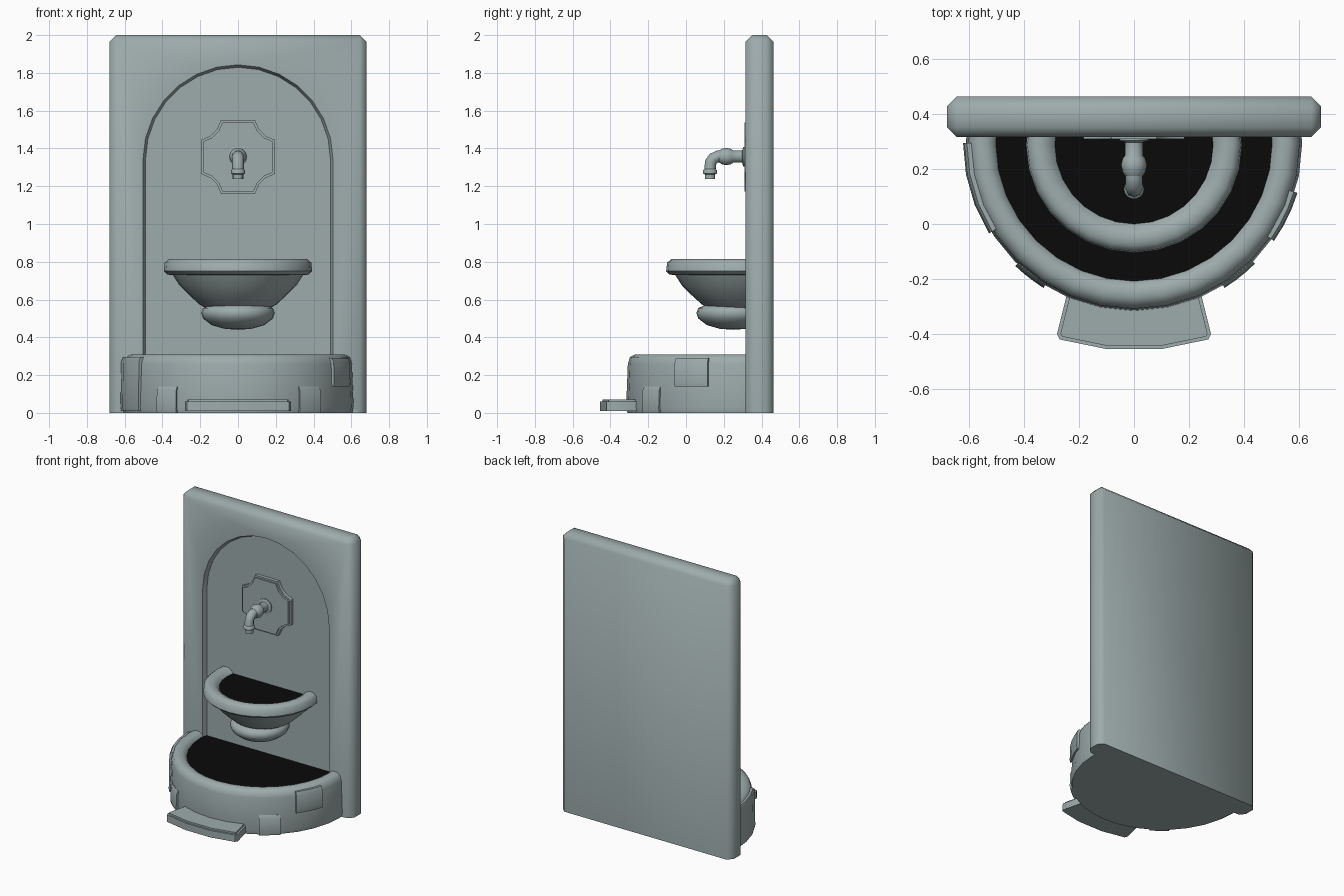
import bpy, bmesh
from math import radians, sin, cos, pi
from mathutils import Vector, Matrix

cube = bpy.data.objects.get("Cube")
if cube:
    bpy.data.objects.remove(cube, do_unlink=True)


def material(name, color):
    m = bpy.data.materials.new(name)
    m.use_nodes = True
    m.diffuse_color = color
    m.node_tree.nodes["Principled BSDF"].inputs["Base Color"].default_value = color
    return m


STONE = material("grey stone", (0.34, 0.41, 0.41, 1))
WATER = material("dark water", (0.003, 0.003, 0.003, 1))


def finish(bm, name, angle=50):
    """Turn a bmesh into a smooth-shaded stone object."""
    bmesh.ops.recalc_face_normals(bm, faces=bm.faces)
    me = bpy.data.meshes.new(name)
    bm.to_mesh(me)
    bm.free()
    ob = bpy.data.objects.new(name, me)
    bpy.context.collection.objects.link(ob)
    me.materials.append(STONE)
    me.materials.append(WATER)
    smooth(ob, angle)
    return ob


def smooth(ob, angle):
    bpy.ops.object.select_all(action="DESELECT")
    bpy.context.view_layer.objects.active = ob
    ob.select_set(True)
    bpy.ops.object.shade_smooth_by_angle(angle=radians(angle))


def revolve(profile, start, sweep, steps, closed=False):
    """Spin an (r, z) profile around z; angles in degrees."""
    bm = bmesh.new()
    a = radians(start)
    vs = [bm.verts.new((r * cos(a), r * sin(a), z)) for r, z in profile]
    if closed:
        geom = [bm.faces.new(vs)]
    else:
        geom = [bm.edges.new(p) for p in zip(vs, vs[1:])]
    bmesh.ops.spin(bm, geom=vs + geom, cent=(0, 0, 0), axis=(0, 0, 1),
                   angle=radians(sweep), steps=steps)
    if closed:
        bmesh.ops.holes_fill(bm, edges=[e for e in bm.edges if e.is_boundary])
    bmesh.ops.remove_doubles(bm, verts=bm.verts, dist=0.0005)
    return bm


def half_bowl(name, profile, y, steps, water=None):
    """Round vessel cut off inside the wall, with water as its top disc."""
    bm = revolve(profile, 0, 360, steps)
    bmesh.ops.translate(bm, vec=(0, y, 0), verts=bm.verts)
    bmesh.ops.bisect_plane(bm, geom=bm.verts[:] + bm.edges[:] + bm.faces[:],
                           plane_co=(0, 0.4, 0), plane_no=(0, 1, 0), clear_outer=True)
    bmesh.ops.holes_fill(bm, edges=[e for e in bm.edges if e.is_boundary])
    if water:
        for f in bm.faces:
            if all(abs(v.co.z - water) < 0.001 for v in f.verts):
                f.material_index = 1
    return finish(bm, name)


def prism(outline, lift, direction):
    """Extrude a flat outline; lift maps 2D points to 3D."""
    bm = bmesh.new()
    face = bm.faces.new([bm.verts.new(lift(*p)) for p in outline])
    new = bmesh.ops.extrude_face_region(bm, geom=[face])["geom"]
    moved = [v for v in new if isinstance(v, bmesh.types.BMVert)]
    bmesh.ops.translate(bm, vec=direction, verts=moved)
    return bm, moved


# Wall slab, chamfered everywhere except around its foot
bm = bmesh.new()
bmesh.ops.create_cube(bm, size=1, matrix=Matrix.Translation((0, 0.39, 1))
                      @ Matrix.Diagonal((1.36, 0.148, 2, 1)))
edges = [e for e in bm.edges if max(v.co.z for v in e.verts) > 1]
bmesh.ops.bevel(bm, geom=edges, offset=0.035, segments=1, affect="EDGES")
wall = finish(bm, "back_wall")

# Arched niche with sloping edge, cut into the wall
arch = [(-0.51, 0.1), (0.51, 0.1)]
arch += [(0.51 * cos(pi * i / 14), 1.34 + 0.51 * sin(pi * i / 14)) for i in range(15)]
bm, moved = prism(arch, lambda x, z: (x, 0.30, z), (0, 0.046, 0))
for v in moved:
    v.co.x *= 0.96
    v.co.z = 1.34 + (v.co.z - 1.34) * (0.96 if v.co.z > 1.34 else 1)
cutter = finish(bm, "niche_cutter")
cutter.hide_render = True
mod = wall.modifiers.new("niche", "BOOLEAN")
mod.operation = "DIFFERENCE"
mod.solver = "EXACT"
mod.object = cutter
bpy.context.view_layer.objects.active = wall
bpy.ops.object.modifier_apply(modifier="niche")
bpy.data.objects.remove(cutter, do_unlink=True)
smooth(wall, 50)

# Lower basin with rounded rim and water
half_bowl("lower_basin", [(0, 0), (0.605, 0), (0.612, 0.03), (0.603, 0.26), (0.592, 0.295),
                          (0.565, 0.31), (0.535, 0.31), (0.513, 0.298), (0.503, 0.28),
                          (0, 0.28)], 0.295, 32, 0.28)

# Raised stones around the basin: start angle, sweep, bottom, top
for i, (start, sweep, low, high) in enumerate([(180, 32, 0.01, 0.295), (226, 12, 0, 0.14),
                                               (302, 13, 0, 0.14), (325, 18, 0.14, 0.29)]):
    bm = revolve([(0.56, low), (0.618, low), (0.622, low + 0.02),
                  (0.618, high - 0.02), (0.608, high), (0.56, high)], start, sweep, 3, True)
    bmesh.ops.translate(bm, vec=(0, 0.295, 0), verts=bm.verts)
    finish(bm, f"basin_stone_{i + 1}", 35)

# Front step
half = [(0.22, -0.2), (0.245, -0.26), (0.28, -0.4), (0.27, -0.42), (0.1, -0.455)]
step = half + [(-x, y) for x, y in reversed(half)]
bm, moved = prism(step, lambda x, y: (x, y, 0.01), (0, 0, 0.062))
top = [e for e in bm.edges if all(v in moved for v in e.verts)]
bmesh.ops.bevel(bm, geom=top, offset=0.012, segments=2, affect="EDGES")
finish(bm, "front_step")

# Upper bowl and the boss below it
half_bowl("upper_bowl", [(0, 0.55), (0.17, 0.555), (0.205, 0.575), (0.26, 0.625), (0.31, 0.675),
                         (0.345, 0.73), (0.375, 0.732), (0.393, 0.75), (0.388, 0.795),
                         (0.365, 0.815), (0.33, 0.815), (0.303, 0.802), (0.288, 0.782),
                         (0, 0.782)], 0.288, 28, 0.782)
half_bowl("bowl_boss", [(0, 0.44), (0.07, 0.445), (0.14, 0.465), (0.185, 0.5), (0.195, 0.53),
                        (0.185, 0.555), (0.15, 0.57), (0, 0.57)], 0.25, 24)

# Spout plate: square with scooped corners
plate = []
for k in range(4):
    rot = Matrix.Rotation(k * pi / 2, 2)
    for p in [(0.195, -0.09), (0.195, 0.09), (0.145, 0.112), (0.112, 0.145)]:
        plate.append(tuple(rot @ Vector(p)))
bm, moved = prism(plate, lambda x, z: (x, 0.36, 1.355 + z), (0, -0.05, 0))
front = [e for e in bm.edges if all(v in moved for v in e.verts)]
bmesh.ops.bevel(bm, geom=front, offset=0.012, segments=2, affect="EDGES")
finish(bm, "spout_plate")

# Spout: turned stem with ball joint, pointing forward from the plate
stem = [(0, 0), (0.053, 0), (0.053, 0.032), (0.033, 0.038), (0.033, 0.085), (0.042, 0.098),
        (0.047, 0.12), (0.042, 0.145), (0.032, 0.16), (0, 0.16)]
bm = revolve(stem, 0, 360, 14)
bmesh.ops.transform(bm, verts=bm.verts,
                    matrix=Matrix.Translation((0, 0.335, 1.357)) @ Matrix.Rotation(pi / 2, 4, "X"))
finish(bm, "spout_stem")

# Bent neck of the spout
curve = bpy.data.curves.new("spout_neck", "CURVE")
curve.dimensions = "3D"
curve.bevel_depth = 0.031
curve.bevel_resolution = 2
curve.use_fill_caps = True
spline = curve.splines.new("POLY")
path = [(0.2, 1.358), (0.17, 1.358), (0.145, 1.347), (0.13, 1.325), (0.127, 1.27)]
spline.points.add(len(path) - 1)
for pt, (y, z) in zip(spline.points, path):
    pt.co = (0, y, z, 1)
    pt.radius = 1
neck = bpy.data.objects.new("spout_neck", curve)
bpy.context.collection.objects.link(neck)
curve.materials.append(STONE)

# Nozzle with collar
bm = revolve([(0, 1.237), (0.028, 1.237), (0.028, 1.262), (0.037, 1.268), (0.037, 1.285),
              (0.03, 1.292), (0, 1.292)], 0, 360, 14)
bmesh.ops.translate(bm, vec=(0, 0.127, 0), verts=bm.verts)
finish(bm, "spout_nozzle")
